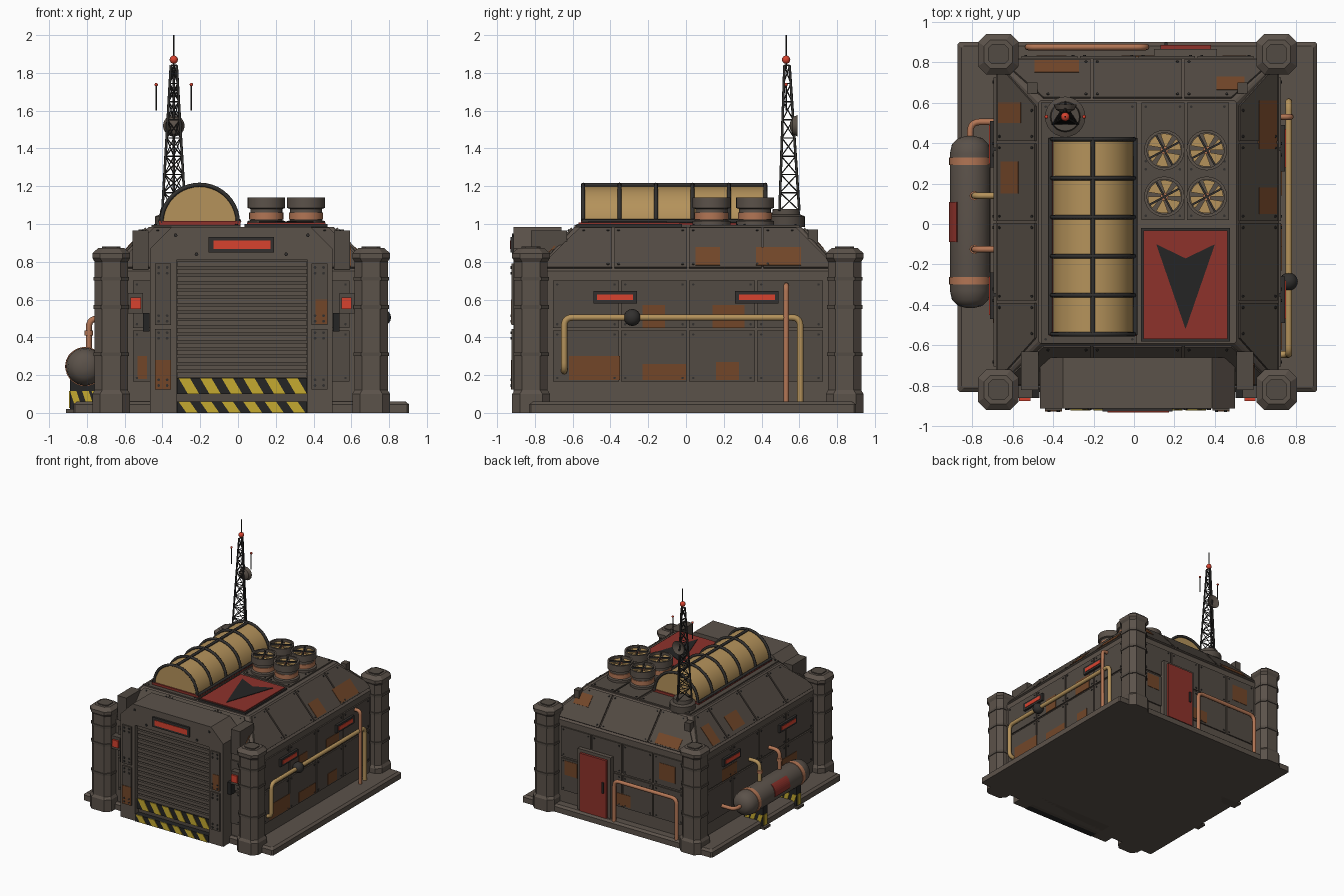
import bpy, bmesh
from math import sin, cos, pi, radians, atan2, hypot
from mathutils import Matrix, Vector

old = bpy.data.objects.get("Cube")
if old:
    bpy.data.objects.remove(old, do_unlink=True)

COLOURS = {
    "armour": (.105, .084, .068), "panel": (.085, .069, .056), "dark metal": (.032, .03, .028),
    "rust": (.17, .062, .022), "copper": (.45, .18, .09), "tan": (.46, .29, .105),
    "red paint": (.27, .032, .024), "red lamp": (.68, .055, .028),
    "yellow": (.56, .4, .03), "black": (.018, .018, .018)}
MATS = {}
for label, rgb in COLOURS.items():
    m = bpy.data.materials.new(label)
    m.use_nodes = True
    m.diffuse_color = (*rgb, 1)
    m.node_tree.nodes["Principled BSDF"].inputs["Base Color"].default_value = (*rgb, 1)
    MATS[label] = m

CX, CY = .017, .01
I = Matrix.Identity(4)
FRONT = Matrix.Rotation(pi / 2, 4, 'X')      # (u, v, d) -> x, z, -y
def T(x, y, z): return Matrix.Translation((x, y, z))

def finish(bm, name, mat, smooth=False):
    bmesh.ops.recalc_face_normals(bm, faces=bm.faces)
    me = bpy.data.meshes.new(name)
    bm.to_mesh(me)
    bm.free()
    me.materials.append(MATS[mat])
    ob = bpy.data.objects.new(name, me)
    bpy.context.collection.objects.link(ob)
    if smooth:
        bpy.ops.object.select_all(action='DESELECT')
        ob.select_set(True)
        bpy.context.view_layer.objects.active = ob
        bpy.ops.object.shade_smooth_by_angle(angle=radians(35))
    return ob

def bridge(bm, rings):
    for a, b in zip(rings, rings[1:]):
        for i in range(len(a)):
            j = (i + 1) % len(a)
            bm.faces.new((a[i], a[j], b[j], b[i]))
    bm.faces.new(rings[0][::-1])
    bm.faces.new(rings[-1])

def prisms(name, mat, items, smooth=False):
    """Each item is (matrix, outline, near depth, far depth)."""
    bm = bmesh.new()
    for M, pts, d0, d1 in items:
        bridge(bm, [[bm.verts.new(M @ Vector((u, v, d))) for u, v in pts] for d in (d0, d1)])
    return finish(bm, name, mat, smooth)

def rect(u0, u1, v0, v1): return [(u0, v0), (u1, v0), (u1, v1), (u0, v1)]

def disc(u, v, r, n): return [(u + r * cos(2 * pi * i / n), v + r * sin(2 * pi * i / n)) for i in range(n)]

def arc(u, v, r, a0, a1, n):
    return [(u + r * cos(radians(a0 + (a1 - a0) * i / n)), v + r * sin(radians(a0 + (a1 - a0) * i / n))) for i in range(n + 1)]

def loft(name, mat, rings, centres):
    """Chamfered rectangles (half x, half y, z, chamfer) stacked up."""
    bm = bmesh.new()
    for x, y in centres:
        bridge(bm, [[bm.verts.new((x + px, y + py, z)) for px, py in (
            (a - c, -b), (a, c - b), (a, b - c), (a - c, b),
            (c - a, b), (-a, b - c), (-a, c - b), (c - a, -b))] for a, b, z, c in rings])
    return finish(bm, name, mat)

def lathe(name, mat, profile, frames, n=24):
    bm = bmesh.new()
    for M in frames:
        bridge(bm, [[bm.verts.new(M @ Vector((u, v, z))) for u, v in disc(0, 0, r, n)] for r, z in profile])
    return finish(bm, name, mat, True)

def ball(name, mat, r, frames):
    prof = [(max(r * sin(pi * i / 8), r * .02), -r * cos(pi * i / 8)) for i in range(9)]
    return lathe(name, mat, prof, frames, 16)

def tubes(name, mat, paths, r, bend=0, sides=2):
    cu = bpy.data.curves.new(name, 'CURVE')
    cu.dimensions, cu.bevel_depth, cu.bevel_resolution, cu.use_fill_caps = '3D', r, sides, True
    for path in paths:
        p = [Vector(q) for q in path]
        pts = [p[0]]
        for a, b, c in zip(p, p[1:], p[2:]):
            s, e = b + (a - b).normalized() * bend, b + (c - b).normalized() * bend
            ts = [k / 5 for k in range(6)] if bend else [.5]
            pts += [s * (1 - t) ** 2 + b * 2 * t * (1 - t) + e * t * t for t in ts]
        pts.append(p[-1])
        sp = cu.splines.new('POLY')
        sp.points.add(len(pts) - 1)
        for sp_pt, q in zip(sp.points, pts):
            sp_pt.co = (*q, 1)
    cu.materials.append(MATS[mat])
    ob = bpy.data.objects.new(name, cu)
    bpy.context.collection.objects.link(ob)
    bpy.ops.object.select_all(action='DESELECT')
    ob.select_set(True)
    bpy.context.view_layer.objects.active = ob
    bpy.ops.object.convert(target='MESH')
    bpy.ops.object.shade_smooth_by_angle(angle=radians(50))

# Base slab, armoured body and corner pillars
HX, HY, RX, RY, EAVE, ROOF = .70, .81, .49, .60, .75, .985
loft("base_slab", "armour", [(.889, .865, 0, .01), (.889, .865, .045, .01), (.87, .846, .06, .01)], [(CX, .035)])
loft("body", "armour", [(HX, HY, .05, .01), (HX, HY, EAVE, .01), (RX, RY, ROOF, .01)], [(CX, CY)])
corners = [(CX + sx * .688, CY + sy * .83) for sx in (-1, 1) for sy in (-1, 1)]
loft("corner_pillars", "armour", [(.1, .1, 0, .04), (.1, .1, .1, .04), (.088, .088, .12, .04), (.088, .088, .8, .04),
     (.1, .1, .82, .04), (.1, .1, .845, .04), (.07, .07, .872, .03)], corners)
for z in (.3, .55, .7):
    loft("pillar_band", "panel", [(.094, .094, z, .04), (.094, .094, z + .02, .04)], corners)
loft("pillar_caps", "panel", [(.05, .05, .87, .02), (.05, .05, .88, .02)], corners)

# Side frames: k = 0 front, 1 left (+x), 2 back, 3 right (-x)
def wall(k):
    return T(CX, CY, 0) @ Matrix.Rotation(k * pi / 2, 4, 'Z') @ T(0, -(HX if k % 2 else HY), 0) @ FRONT

def slope(k):
    run = HX - RX if k % 2 else HY - RY
    return wall(k) @ T(0, EAVE, 0) @ Matrix.Rotation(atan2(ROOF - EAVE, run) - pi / 2, 4, 'X')

# Wall and slope panels with bolts
plates, bolts = [], []
def panel(M, b0, b1, t0, t1, v0, v1):
    g = .006
    plates.append((M, [(b0 + g, v0), (b1 - g, v0), (t1 - g, v1), (t0 + g, v1)], -.005, .011))
    for u, v in ((b0, v0), (b1, v0), (t0, v1), (t1, v1)):
        uu = u + (.028 if u in (b0, t0) else -.028)
        vv = v + (.02 if v == v0 else -.02)
        bolts.append((M, disc(uu, vv, .007, 6), .01, .016))

for k in range(4):
    cols = 4 if k % 2 else 3
    wb, wt = (.79, .58) if k % 2 else (.68, .47)
    L = hypot(ROOF - EAVE, HX - RX if k % 2 else HY - RY)
    for i in range(cols):
        f0, f1 = 2 * i / cols - 1, 2 * (i + 1) / cols - 1
        t0 = -wt if i == 0 else f0 * wb
        t1 = wt if i == cols - 1 else f1 * wb
        panel(slope(k), f0 * wb, f1 * wb, t0, t1, .02, L - .015)
    w, n = (.72, 4) if k % 2 else (.58, 4)
    for v0, v1 in ((.165, .435), (.45, .70)):
        for i in range(n):
            a, b = w * (2 * i / n - 1), w * (2 * i / n + 2 / n - 1)
            if k or i in (0, 3):
                panel(wall(k), a, b, a, b, v0, v1)
# Roof deck panels
DECK = T(0, 0, ROOF)
for y0, y1 in ((.02, .29), (.29, .6)):
    for x0, x1 in ((.03, .255), (.255, .475)):
        panel(DECK, x0, x1, x0, x1, y0, y1)
panel(DECK, -.465, .02, -.465, .02, -.59, .6)
prisms("cladding_panels", "panel", plates)
prisms("panel_bolts", "dark metal", bolts)

# Rust patches as thin plates: (frame, u0, u1, v0, v1)
rust = [(wall(1), -.63, -.36, .175, .3), (wall(1), -.24, -.01, .175, .26), (wall(1), .15, .27, .175, .27),
        (wall(1), -.24, -.12, .45, .57), (wall(1), .13, .3, .45, .57), (slope(1), .04, .17, .03, .16),
        (slope(1), .36, .6, .03, .16), (slope(2), .29, .51, .03, .12), (slope(2), -.53, -.39, .15, .25),
        (wall(2), .35, .5, .5, .64), (wall(2), -.1, .08, .18, .28), (wall(2), -.54, -.42, .3, .42),
        (slope(3), -.3, -.14, .05, .18), (slope(3), -.59, -.49, .03, .2), (wall(3), .3, .5, .18, .33),
        (wall(3), -.5, -.3, .45, .55), (wall(0), -.55, -.5, .18, .3), (slope(0), .52, .58, .02, .17)]
prisms("rust_patches", "rust", [(M, rect(*r), .005, .014) for M, *r in rust])

# Side window lights
spots = [(wall(k), u) for k in (1, 3) for u in (-.385, .365)]
prisms("side_light_frames", "dark metal", [(M, rect(u - .115, u + .115, .58, .645), 0, .03) for M, u in spots])
prisms("side_lights", "red lamp", [(M, rect(u - .095, u + .095, .597, .628), 0, .034) for M, u in spots])

# Front gate: chamfered portal with a door opening
prisms("gate_portal", "armour", [(FRONT, [(-.465, 0), (-.325, 0), (-.325, .81), (.368, .81), (.368, 0), (.5, 0),
       (.5, .87), (.385, .985), (-.35, .985), (-.465, .87)], .66, .912)])
prisms("gate_door", "panel", [(FRONT, rect(-.33, .37, 0, .82), .7, .868)])
slats = 16
step = .625 / slats
prisms("door_slats", "armour", [(FRONT, rect(-.322, .365, .188 + i * step, .188 + i * step + step * .68), .86, .888)
                                for i in range(slats)])
prisms("door_sill", "black", [(FRONT, rect(-.322, .365, .1, .185), .86, .893), (FRONT, rect(-.322, .365, 0, .06), .86, .918)])
stripes = []
for i in range(6):
    u = -.315 + i * .114
    stripes += [(FRONT, [(u + .05, .1), (u + .11, .1), (u + .06, .185), (u, .185)], .89, .897),
                (FRONT, [(u + .04, .003), (u + .1, .003), (u + .06, .06), (u, .06)], .915, .922)]
prisms("hazard_stripes", "yellow", stripes)
posts, post_bolts = [], []
for u in (-.44, .388):
    for v0, v1 in ((.125, .445), (.465, .79)):
        posts.append((FRONT, rect(u, u + .085, v0, v1), .9, .923))
        post_bolts += [(FRONT, disc(u + du, v, .008, 6), .92, .93) for du in (.02, .065)
                       for v in (v0 + .02, v0 + .05, v1 - .05, v1 - .02)]
prisms("gate_post_plates", "panel", posts)
prisms("gate_bolts", "dark metal", post_bolts + [(FRONT, disc(u, v, .01, 6), .9, .92)
       for u, v in ((-.22, .84), (.255, .84), (-.33, .94), (.37, .94))])
prisms("gate_rust", "rust", [(FRONT, rect(-.44, -.355, .125, .28), .92, .927), (FRONT, rect(.41, .473, .47, .6), .92, .927)])
prisms("gate_sign_frame", "dark metal", [(FRONT, rect(-.155, .19, .85, .932), .9, .928)])
prisms("gate_sign", "red lamp", [(FRONT, rect(-.13, .173, .868, .912), .9, .932)])

# Front buttresses and warning lamps beside the gate
ears, cases, lamps, boxes = [], [], [], []
for s in (-1, 1):
    def side(a, b): return sorted((CX + s * a, CX + s * b))
    ears.append((FRONT, rect(*side(.49, .575), .76, .965), .63, .82))
    cases.append((FRONT, rect(*side(.52, .6), .525, .635), .78, .86))
    lamps.append((FRONT, rect(*side(.53, .585), .55, .61), .78, .875))
    boxes.append((FRONT, rect(*side(.485, .52), .43, .53), .78, .86))
prisms("gate_buttresses", "panel", ears)
prisms("lamp_cases", "panel", cases)
prisms("warning_lamps", "red lamp", lamps)
prisms("control_boxes", "black", boxes)
prisms("roof_corner_blocks", "panel", [(I, rect(CX + s * .52 - .025, CX + s * .52 + .025, .645, .7), .85, .97) for s in (-1, 1)])

# Barrel vault skylight
VX, VR = -.203, .203
prisms("vault", "tan", [(FRONT, arc(VX, 1.0, VR - .005, 0, 180, 28), -.415, .545)], True)
prisms("vault_sill", "red paint", [(I, rect(VX - .215, VX + .215, -.555, .425), .99, 1.015)])
ribs = [[(x, y, z) for x, z in arc(VX, 1.005, VR, 0, 180, 20)] for y in [-.545 + i * .193 for i in range(6)]]
rails = [[(VX + dx, -.55, z), (VX + dx, .425, z)] for dx, z in ((-.21, 1.015), (0, 1.207), (.21, 1.015))]
tubes("vault_ribs", "dark metal", ribs + rails, .011)

# Roof fans
fans = [T(x, y, 0) for x in (.15, .36) for y in (.135, .365)]
lathe("fan_housings", "armour", [(.1, .985), (.1, 1.015), (.085, 1.02), (.085, 1.08), (.1, 1.085), (.1, 1.14),
      (.086, 1.14), (.086, 1.11), (.01, 1.11)], fans)
lathe("fan_bands", "copper", [(.08, 1.025), (.091, 1.025), (.091, 1.06), (.08, 1.06)], fans)
blades, bars = [], []
for F in fans:
    for i in range(6):
        blades.append((F @ Matrix.Rotation(i * pi / 3, 4, 'Z'), [(.012, 0)] + arc(0, 0, .082, 0, 44, 5), 1.105, 1.122))
    bars += [(F @ Matrix.Rotation(a, 4, 'Z'), rect(-.088, .088, -.005, .005), 1.125, 1.138) for a in (.5, .5 + pi / 2)]
prisms("fan_blades", "tan", blades)
prisms("fan_guards", "dark metal", bars)
lathe("fan_hubs", "copper", [(.02, 1.1), (.02, 1.13)], fans, 12)

# Painted roof hatch with a plain marker
prisms("hatch_frame", "dark metal", [(I, rect(.035, .475, -.58, -.02), .98, 1.0)])
prisms("roof_hatch", "red paint", [(I, rect(.047, .463, -.568, -.032), .98, 1.008)])
prisms("hatch_marker", "black", [(I, [(.255, -.52), (.40, -.1), (.255, -.17), (.11, -.1)], 1.0, 1.012)])

# Antenna mast
AX, AY = -.34, .53
lathe("mast_base", "panel", [(.1, .985), (.1, 1.04), (.075, 1.05), (.07, 1.08), (.01, 1.08)], [T(AX, AY, 0)])
def leg(i, t):
    r, a = .07 - .052 * t, radians(90 + 120 * i)
    return (AX + r * cos(a), AY + r * sin(a), 1.07 + .77 * t)
tubes("mast_legs", "dark metal", [[leg(i, 0), leg(i, 1)] for i in range(3)], .007)
braces = []
for lev in range(8):
    for i in range(3):
        a, b = lev / 8, (lev + 1) / 8
        braces += [[leg(i, a), leg(i + 1, b)], [leg(i + 1, a), leg(i, b)], [leg(i, b), leg(i + 1, b)]]
tubes("mast_braces", "dark metal", braces, .0035, 0, 0)
tubes("mast_spike", "dark metal", [[(AX, AY, 1.82), (AX, AY, 2.0)]], .004)
ball("mast_beacon", "red lamp", .022, [T(AX, AY, 1.87)])
whips = (AX - .093, AX + .093)
tubes("whip_aerials", "dark metal", [[(x, AY, 1.6), (x, AY, 1.735)] for x in whips], .004)
ball("whip_tips", "red lamp", .009, [T(x, AY, 1.738) for x in whips])
lathe("dish", "armour", [(.015, .02), (.045, .035), (.057, .06), (.05, .058), (.01, .035)], [T(AX, AY, 1.52) @ Matrix.Rotation(-pi / 2, 4, 'X')])

# Storage tank on the right side
TX, TZ = -.81, .245
TANK = T(TX, .01, TZ) @ FRONT
lathe("tank", "armour", [(.02, -.425), (.06, -.415), (.09, -.385), (.1, -.34), (.1, .34), (.09, .385), (.06, .415), (.02, .425)], [TANK], 32)
for d in (-.3, .29):
    lathe("tank_band", "copper", [(.095, d - .018), (.104, d - .018), (.104, d + .018), (.095, d + .018)], [TANK], 32)
prisms("tank_label", "red paint", [(TANK, arc(0, 0, .105, 130, 190, 8) + arc(0, 0, .095, 190, 130, 8), -.1, .1)])
prisms("tank_cradles", "black", [(TANK, rect(-.08, .1, -.225, -.06), d - .03, d + .03) for d in (-.2, .25)])
prisms("cradle_feet", "panel", [(TANK, rect(-.1, .12, -.245, -.225), d - .04, d + .04) for d in (-.2, .25)])
prisms("cradle_stripes", "yellow", [(TANK, [(u + .03, -.22), (u + .065, -.22), (u + .035, -.13), (u, -.13)], d + s * .03 - .004, d + s * .03 + .004)
       for d in (-.2, .25) for s in (-1, 1) for u in (-.08, -.015, .035)]
       + [(TANK, rect(-.085, -.078, -.22, -.13), d - .02, d + .02) for d in (-.2, .25)])
def riser(y): return [(-.79, y, .32), (-.79, y, .5), (-.68, y, .5)]
tubes("tank_feed_pipe", "tan", [riser(.14)], .016, .05)
tubes("tank_copper_pipes", "copper", [riser(-.125), [(TX, .41, .245), (TX, .505, .245), (-.68, .505, .245)]], .016, .05)
lathe("pipe_collars", "copper", [(.023, .41), (.023, .435)], [T(-.79, -.125, 0), T(-.79, .14, 0)], 12)

# Pipework on the left side and back
tubes("side_pipe", "tan", [[(.72, -.645, .22), (.765, -.645, .22), (.765, -.645, .505), (.765, .605, .505), (.765, .605, .06)]], .017, .045)
ball("side_valve", "dark metal", .045, [T(.765, -.285, .505)])
tubes("side_riser", "copper", [[(.775, .53, .06), (.775, .53, .675), (.71, .53, .675)]], .015, .03)
tubes("back_pipe", "copper", [[(-.525, .875, .05), (-.525, .875, .4), (.06, .875, .4), (.06, .875, .05)]], .016, .05)

# Back door
prisms("back_door_frame", "armour", [(FRONT, rect(.1, .41, .05, .575), -.865, -.8)])
prisms("back_door", "red paint", [(FRONT, rect(.13, .38, .06, .55), -.885, -.8)])
prisms("back_door_handle", "dark metal", [(FRONT, rect(.15, .165, .27, .36), -.897, -.88)])
